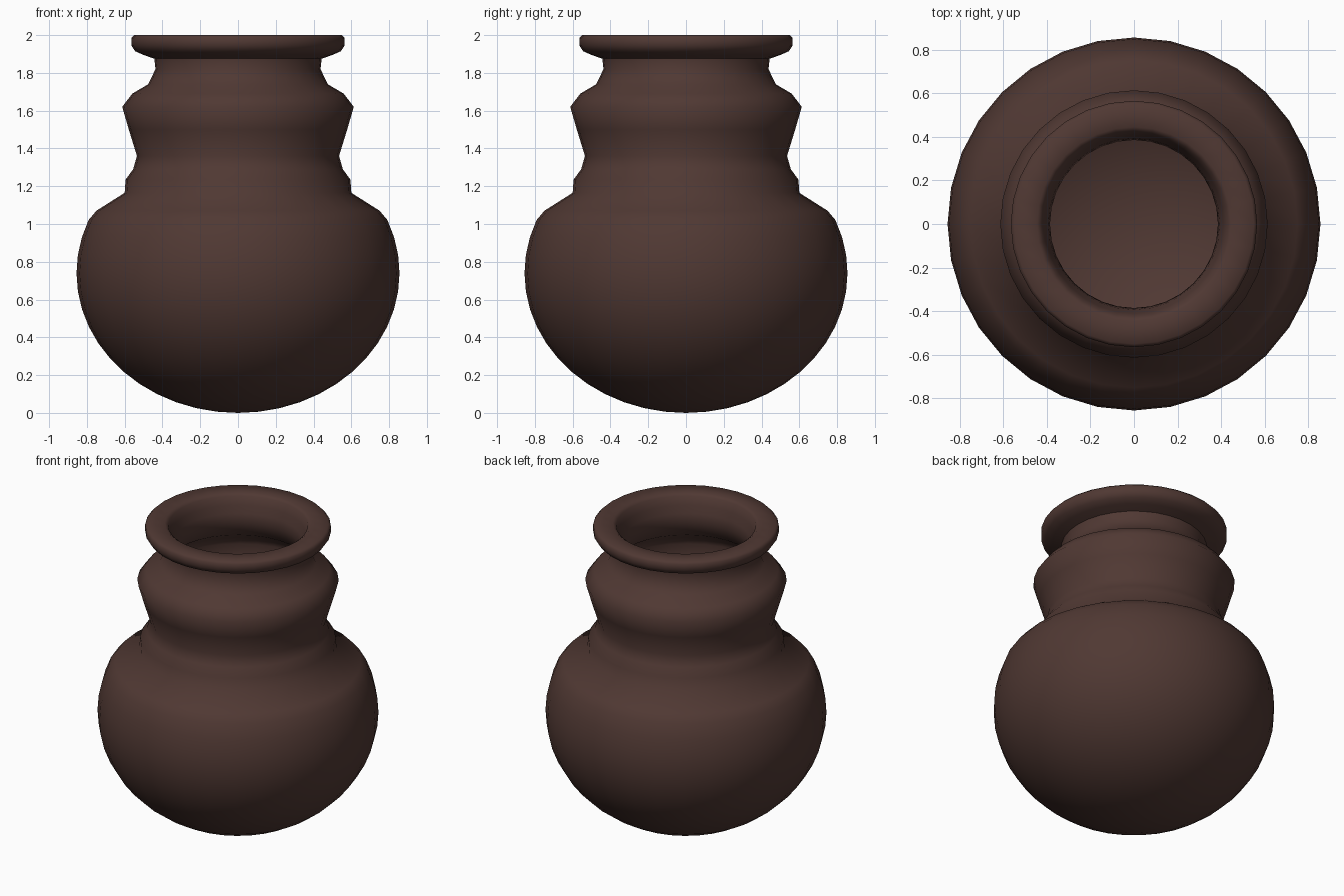
import bpy, bmesh, math
from math import sin, cos, pi

if "Cube" in bpy.data.objects:
    bpy.data.objects.remove(bpy.data.objects["Cube"])

SIDES = 32
CZ, RX, RZ = 0.74, 0.855, 0.74   # bowl centre height, radius, half height
WALL = 0.05


def bowl(rx, rz, end, steps):
    """Ellipse arc from the bottom pole up to the given angle."""
    return [(rx * sin(end * i / steps), CZ - rz * cos(end * i / steps))
            for i in range(steps + 1)]


# Outer profile: round bowl, stepped shoulder, bulging neck, flared rim
outer = bowl(RX, RZ, pi * 0.624, 15)
outer += [(0.75, 1.07), (0.60, 1.165), (0.595, 1.235), (0.555, 1.29),
          (0.535, 1.36), (0.578, 1.50), (0.613, 1.62), (0.56, 1.69),
          (0.475, 1.74), (0.437, 1.82), (0.443, 1.875), (0.50, 1.895),
          (0.545, 1.915), (0.565, 1.945), (0.565, 1.985), (0.55, 2.0)]

# Inner profile, from the lip down to the inside floor
inner = [(0.445, 2.0), (0.425, 1.985), (0.41, 1.93), (0.393, 1.88), (0.385, 1.82),
         (0.43, 1.72), (0.52, 1.66), (0.56, 1.60), (0.525, 1.48),
         (0.485, 1.36), (0.51, 1.28), (0.545, 1.22), (0.55, 1.14), (0.70, 1.04)]
inner += bowl(RX - WALL, RZ - WALL, pi * 0.61, 13)[::-1]

# Lathe the closed wall profile around z
bm = bmesh.new()
verts = [bm.verts.new((r, 0, z)) for r, z in outer + inner]
edges = [bm.edges.new(p) for p in zip(verts, verts[1:])]
bmesh.ops.spin(bm, geom=verts + edges, cent=(0, 0, 0), axis=(0, 0, 1),
               angle=2 * pi, steps=SIDES, use_duplicate=False)
bmesh.ops.remove_doubles(bm, verts=bm.verts, dist=0.0005)
bmesh.ops.recalc_face_normals(bm, faces=bm.faces)
mesh = bpy.data.meshes.new("pot")
bm.to_mesh(mesh)
bm.free()

pot = bpy.data.objects.new("pot", mesh)
bpy.context.collection.objects.link(pot)

# Dark brown clay
clay = bpy.data.materials.new("dark_clay")
clay.diffuse_color = (0.08, 0.04, 0.033, 1)
clay.use_nodes = True
clay.node_tree.nodes["Principled BSDF"].inputs["Base Color"].default_value = clay.diffuse_color
mesh.materials.append(clay)

bpy.context.view_layer.objects.active = pot
pot.select_set(True)
bpy.ops.object.shade_smooth_by_angle(angle=math.radians(60))
